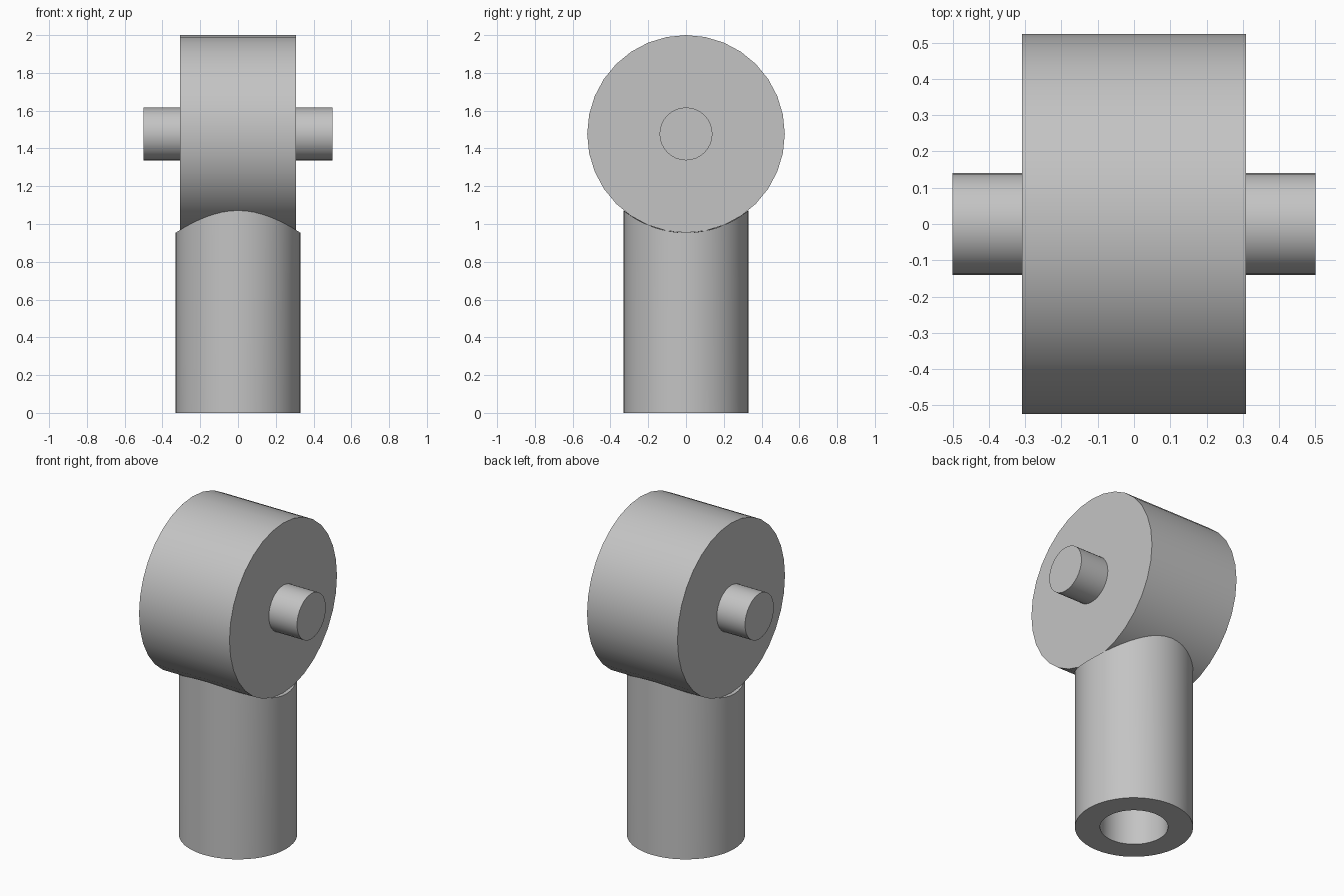
import bpy
import bmesh
from math import cos, sin, pi, sqrt, radians

DRUM_R, DRUM_Z = 0.523, 1.477
POST_R, BORE_R = 0.33, 0.19

cube = bpy.data.objects.get("Cube")
if cube:
    bpy.data.objects.remove(cube, do_unlink=True)

# Single grey colour
grey = bpy.data.materials.new("plain_grey")
grey.use_nodes = True
grey.diffuse_color = (0.55, 0.55, 0.55, 1)
grey.node_tree.nodes["Principled BSDF"].inputs["Base Color"].default_value = (0.55, 0.55, 0.55, 1)


def finish(obj):
    obj.data.materials.append(grey)
    bpy.ops.object.select_all(action="DESELECT")
    obj.select_set(True)
    bpy.context.view_layer.objects.active = obj
    bpy.ops.object.shade_smooth_by_angle(angle=radians(30))


def x_cylinder(name, radius, x0, x1):
    """Cylinder lying along x, centred on the drum axis."""
    bpy.ops.mesh.primitive_cylinder_add(
        vertices=32, radius=radius, depth=x1 - x0,
        location=((x0 + x1) / 2, 0, DRUM_Z), rotation=(0, pi / 2, 0))
    obj = bpy.context.object
    obj.name = name
    finish(obj)


# Drum and the pin stubs on both of its faces
x_cylinder("drum", DRUM_R, -0.308, 0.308)
x_cylinder("left_pin", 0.14, 0.308, 0.5)
x_cylinder("right_pin", 0.14, -0.5, -0.308)


# Hollow post whose top is saddled to the drum's curve
def ring(bm, radius, saddled, count=48):
    verts = []
    for i in range(count):
        a = 2 * pi * i / count
        x, y = radius * cos(a), radius * sin(a)
        z = DRUM_Z - sqrt(DRUM_R ** 2 - y ** 2) if saddled else 0
        verts.append(bm.verts.new((x, y, z)))
    return verts


bm = bmesh.new()
rings = [ring(bm, POST_R, False), ring(bm, POST_R, True),
         ring(bm, BORE_R, True), ring(bm, BORE_R, False)]
for k, lower in enumerate(rings):
    upper = rings[(k + 1) % len(rings)]
    for i in range(len(lower)):
        j = (i + 1) % len(lower)
        bm.faces.new((lower[i], lower[j], upper[j], upper[i]))
bmesh.ops.recalc_face_normals(bm, faces=bm.faces)
mesh = bpy.data.meshes.new("hollow_post")
bm.to_mesh(mesh)
bm.free()
post = bpy.data.objects.new("hollow_post", mesh)
bpy.context.collection.objects.link(post)
finish(post)
